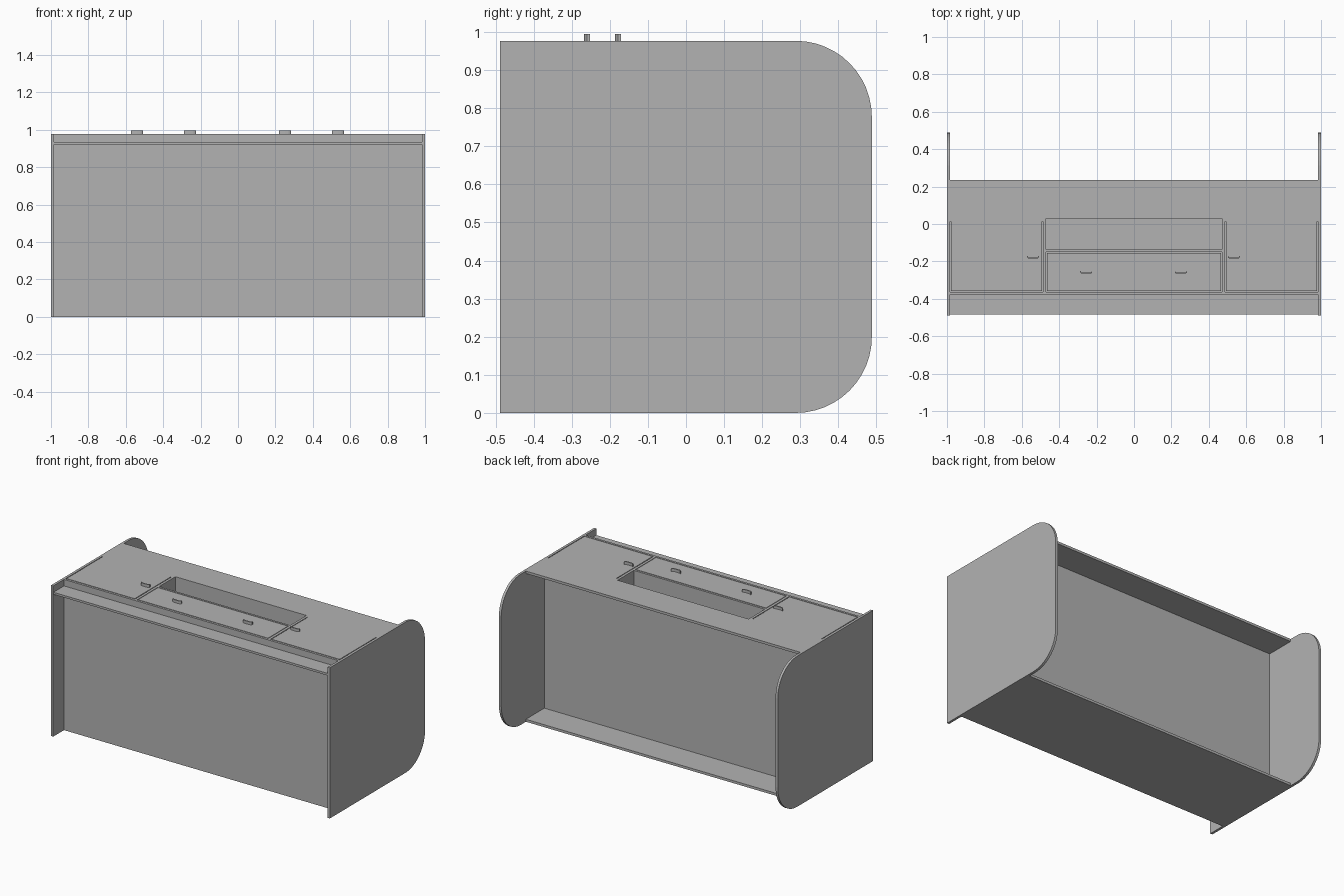
import bpy, bmesh, math

cube = bpy.data.objects.get("Cube")
if cube:
    bpy.data.objects.remove(cube, do_unlink=True)

grey = bpy.data.materials.new("plain grey")
grey.use_nodes = True
COLOUR = (0.45, 0.45, 0.45, 1)
grey.diffuse_color = COLOUR
grey.node_tree.nodes["Principled BSDF"].inputs["Base Color"].default_value = COLOUR

T = 0.016            # board thickness
W = 1 - T            # inner half width
TOP = 0.977          # height of the body
FRONT = -0.377       # recessed front panel
BACK = 0.235         # rear edge of the body


def prism(name, points, to_xyz, depth):
    """Closed outline swept along a vector."""
    bm = bmesh.new()
    face = bm.faces.new([bm.verts.new(to_xyz(a, b)) for a, b in points])
    sweep = bmesh.ops.extrude_face_region(bm, geom=[face])
    moved = [v for v in sweep["geom"] if isinstance(v, bmesh.types.BMVert)]
    bmesh.ops.translate(bm, verts=moved, vec=depth)
    bmesh.ops.recalc_face_normals(bm, faces=bm.faces)
    mesh = bpy.data.meshes.new(name)
    bm.to_mesh(mesh)
    bm.free()
    mesh.materials.append(grey)
    obj = bpy.data.objects.new(name, mesh)
    bpy.context.collection.objects.link(obj)
    return obj


def board(name, x0, x1, y0, y1, z0, z1):
    outline = [(x0, y0), (x1, y0), (x1, y1), (x0, y1)]
    return prism(name, outline, lambda a, b: (a, b, z0), (0, 0, z1 - z0))


# Side panels with two rounded rear corners
END, R = 0.488, 0.2
side = [(-END, TOP), (-END, 0)]
for cz, start in ((R, -90), (TOP - R, 0)):
    for i in range(13):
        a = math.radians(start + i * 7.5)
        side.append((END - R + R * math.cos(a), cz + R * math.sin(a)))
for name, x in (("left_side", W), ("right_side", -1)):
    prism(name, side, lambda a, b: (x, a, b), (T, 0, 0))

# Long boards of the body
board("front_panel", -W, W, FRONT, FRONT + 0.014, 0, TOP)
board("front_ledge", -W, W, -0.485, FRONT, 0.921, 0.935)
board("base_panel", -W, W, FRONT + 0.014, BACK, 0, T)
board("inner_wall", -W, W, 0.03, 0.03 + T, T, TOP - T)

# Top face: rear rail, two doors and divider edges, separated by narrow slits
half = [(W, BACK), (W, 0.013), (0.979, 0.013), (0.979, -0.358),
        (0.491, -0.358), (0.491, 0.013), (0.486, 0.013),
        (0.486, -0.363), (0.47, -0.363), (0.47, 0.03)]
outline = half + [(-x, y) for x, y in reversed(half)]
prism("door_face", outline, lambda a, b: (a, b, TOP - T), (0, 0, T))

# Dividers, niche shelf and drawer face
for name, x in (("left_divider", 0.47), ("right_divider", -0.486)):
    board(name, x, x + T, FRONT + 0.014, 0.03, T, TOP - T)
board("niche_shelf", -0.47, 0.47, -0.149, -0.136, T, TOP)
board("drawer_face", -0.466, 0.466, -0.358, -0.154, TOP - T, TOP)

# Shallow curved handles
handle = []
for offset in (0, 0.008):
    row = [(0.032 * t, 0.008 * t ** 4 - 0.008 + offset)
           for t in (-1, -0.85, -0.6, 0, 0.6, 0.85, 1)]
    handle += row if offset == 0 else row[::-1]
for name, x, y in (("right_door_handle", -0.54, -0.179),
                   ("right_drawer_handle", -0.256, -0.26),
                   ("left_drawer_handle", 0.251, -0.26),
                   ("left_door_handle", 0.534, -0.179)):
    prism(name, handle, lambda a, b: (x + a, y + b, TOP), (0, 0, 0.018))
